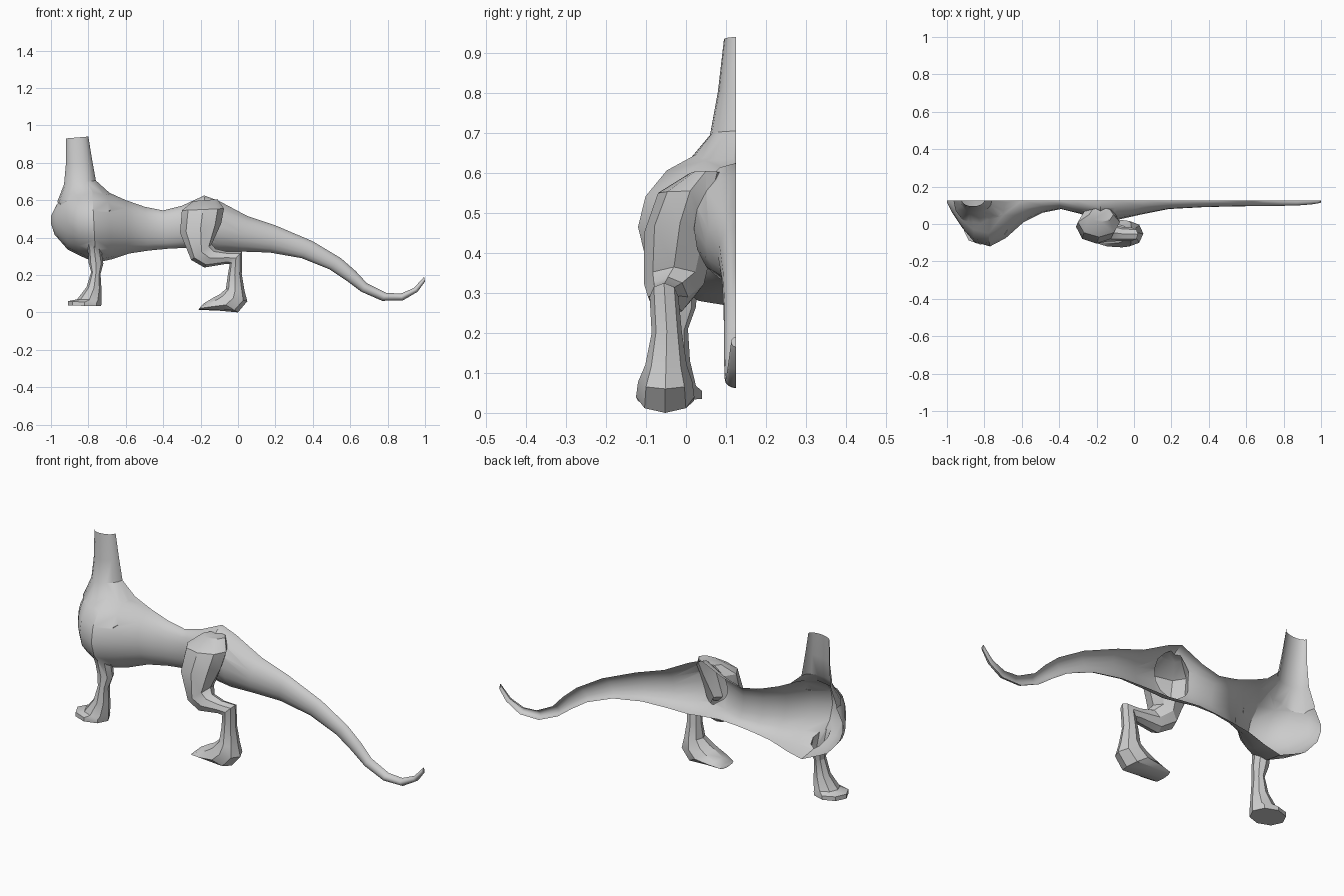
import bpy, bmesh
from math import sin, cos, pi

if "Cube" in bpy.data.objects:
    bpy.data.objects.remove(bpy.data.objects["Cube"])

MID = 0.125  # open centre plane of the half body


def loft(name, rings):
    bm = bmesh.new()
    loops = [[bm.verts.new(v) for v in r] for r in rings]
    n = len(loops[0])
    for a, b in zip(loops, loops[1:]):
        for i in range(n):
            bm.faces.new((a[i], a[(i + 1) % n], b[(i + 1) % n], b[i]))
    bm.faces.new(loops[0])
    bm.faces.new(loops[-1])
    bmesh.ops.recalc_face_normals(bm, faces=bm.faces[:])
    me = bpy.data.meshes.new(name)
    bm.to_mesh(me)
    bm.free()
    ob = bpy.data.objects.new(name, me)
    bpy.context.collection.objects.link(ob)
    return ob


def half_ring(px, pz, qx, qz, depth, extra):
    # half ellipse from p to q bulging towards -y, run past the centre plane
    pts = [(px, MID + extra, pz)]
    for i in range(9):
        t = pi * i / 8
        u = (1 - cos(t)) / 2
        pts.append((px + (qx - px) * u, MID - depth * sin(t), pz + (qz - pz) * u))
    return pts + [(qx, MID + extra, qz)]


def full_ring(px, pz, qx, qz, y, half):
    pts = []
    for i in range(8):
        t = 2 * pi * i / 8
        u = (1 - cos(t)) / 2
        pts.append((px + (qx - px) * u, y - half * sin(t), pz + (qz - pz) * u))
    return pts


# torso and tail: top x, z, bottom x, z, depth
trunk = [
    (-1.0, .52, -1.0, .48, .01), (-.97, .58, -.98, .42, .06),
    (-.92, .64, -.91, .34, .15), (-.86, .66, -.85, .31, .22),
    (-.78, .67, -.76, .27, .245), (-.70, .65, -.67, .29, .20),
    (-.60, .605, -.58, .32, .115), (-.50, .57, -.48, .335, .065),
    (-.40, .55, -.38, .345, .045), (-.30, .575, -.28, .35, .07),
    (-.18, .63, -.18, .34, .105), (-.10, .60, -.10, .33, .105),
    (.05, .52, .02, .33, .075), (.20, .47, .17, .325, .045),
    (.40, .385, .34, .295, .035), (.55, .295, .49, .235, .031),
    (.63, .225, .58, .175, .03), (.69, .16, .66, .115, .03),
    (.79, .11, .77, .067, .028), (.87, .105, .88, .068, .026),
    (.94, .135, .96, .115, .02), (.995, .195, 1.0, .17, .012)]
body = loft("half_body", [half_ring(*s, .03) for s in trunk])

# neck: front x, z, back x, z, depth
neck_rows = [
    (-.95, .52, -.66, .52, .17), (-.965, .60, -.66, .62, .14),
    (-.93, .69, -.76, .71, .065), (-.92, .80, -.78, .82, .045),
    (-.92, .935, -.80, .945, .03)]
neck = loft("neck", [half_ring(*s, .05) for s in neck_rows])

# hind leg: front x, z, back x, z, centre y, half width
hind = [
    (-.24, .60, -.11, .61, .05, .04), (-.30, .55, -.075, .56, .01, .08),
    (-.31, .43, -.09, .48, -.015, .09), (-.25, .285, -.14, .37, -.03, .075),
    (-.18, .245, -.12, .345, -.045, .05), (-.06, .265, -.06, .33, -.053, .037),
    (-.045, .262, .022, .33, -.055, .036), (-.055, .20, .02, .21, -.048, .038),
    (-.065, .13, .035, .12, -.05, .052), (-.10, .10, .05, .065, -.052, .068),
    (-.13, .085, .0, .005, -.052, .073), (-.18, .055, -.11, .015, -.05, .07),
    (-.20, .035, -.212, .018, -.045, .055)]
hind_leg = loft("hind_leg", [full_ring(*s) for s in hind])

# front leg
fore = [
    (-.80, .48, -.67, .56, -.02, .05), (-.82, .38, -.69, .46, -.03, .06),
    (-.80, .32, -.74, .40, -.02, .05), (-.80, .275, -.72, .265, -.015, .04),
    (-.785, .22, -.735, .21, -.03, .035), (-.81, .14, -.73, .13, -.032, .042),
    (-.86, .075, -.73, .07, -.035, .06), (-.91, .065, -.73, .055, -.035, .075),
    (-.91, .042, -.732, .038, -.035, .075)]
front_leg = loft("front_leg", [full_ring(*s) for s in fore])

# fuse the limbs and neck into the body
for part in (neck, hind_leg, front_leg):
    mod = body.modifiers.new("union", 'BOOLEAN')
    mod.operation = 'UNION'
    mod.solver = 'EXACT'
    mod.object = part
    bpy.context.view_layer.objects.active = body
    bpy.ops.object.modifier_apply(modifier=mod.name)
    bpy.data.objects.remove(part)

# cut at the centre plane, open the neck top and settle on the ground
bm = bmesh.new()
bm.from_mesh(body.data)
bmesh.ops.bisect_plane(bm, geom=bm.verts[:] + bm.edges[:] + bm.faces[:],
                       plane_co=(0, MID, 0), plane_no=(0, 1, 0), clear_outer=True)
bm.normal_update()
top = [f for f in bm.faces if f.calc_center_median().z > .9 and f.normal.z > .8]
bmesh.ops.delete(bm, geom=top, context='FACES')
low = min(v.co.z for v in bm.verts)
bmesh.ops.translate(bm, verts=bm.verts[:], vec=(0, 0, -low))
bm.to_mesh(body.data)
bm.free()

body.select_set(True)
bpy.context.view_layer.objects.active = body
bpy.ops.object.shade_smooth_by_angle(angle=0.55)
